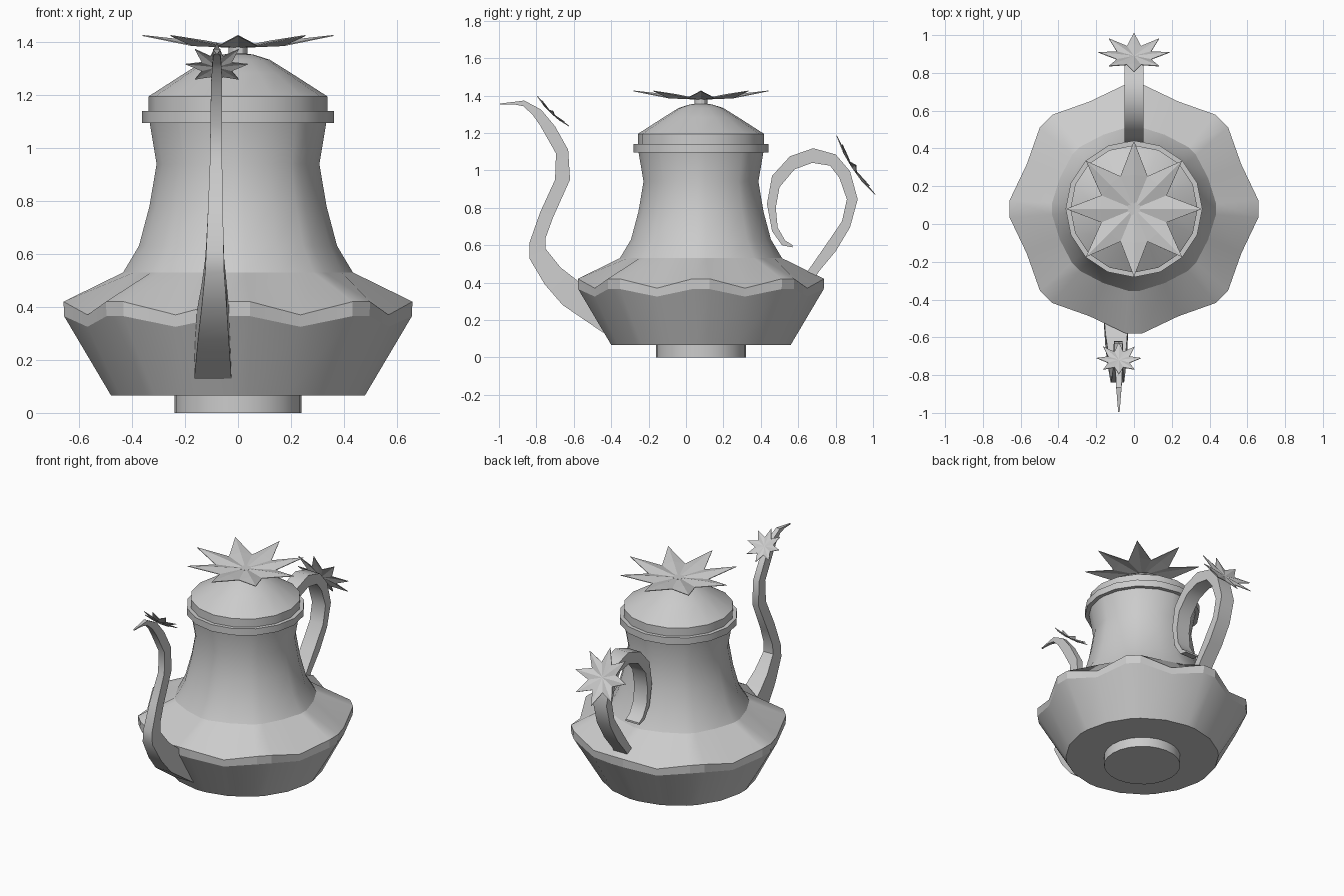
import bpy, bmesh
from math import sin, cos, pi, radians
from mathutils import Vector, Matrix

if "Cube" in bpy.data.objects:
    bpy.data.objects.remove(bpy.data.objects["Cube"])

CY = 0.08  # pot axis in y


def finish(name, bm, smooth=None):
    bmesh.ops.recalc_face_normals(bm, faces=bm.faces)
    me = bpy.data.meshes.new(name)
    bm.to_mesh(me)
    bm.free()
    ob = bpy.data.objects.new(name, me)
    bpy.context.collection.objects.link(ob)
    if smooth:
        bpy.ops.object.select_all(action='DESELECT')
        ob.select_set(True)
        bpy.context.view_layer.objects.active = ob
        bpy.ops.object.shade_smooth_by_angle(angle=radians(smooth))
    return ob


def loft(name, rings, smooth=None):
    """Skin closed rings of equal length and cap both ends."""
    bm = bmesh.new()
    vs = [[bm.verts.new(p) for p in ring] for ring in rings]
    n = len(vs[0])
    for a, b in zip(vs, vs[1:]):
        for i in range(n):
            j = (i + 1) % n
            bm.faces.new((a[i], a[j], b[j], b[i]))
    bm.faces.new(vs[0])
    bm.faces.new(vs[-1])
    return finish(name, bm, smooth)


def circle(r, z, n=16):
    return [(r * cos(2 * pi * i / n), CY + r * sin(2 * pi * i / n), z) for i in range(n)]


def wavy(r, z, dr=0.0, dz=0.0):
    """Eight blunt peaks with lower, narrower valleys between them."""
    ring = []
    for k in range(8):
        for off, v in ((-4, 0), (4, 0), (22.5, 1)):
            a = radians(45 * k + off)
            q = r - dr * v
            ring.append((q * cos(a), CY + q * sin(a), z - dz * v))
    return ring


# Foot and body with wavy rim
loft("foot", [circle(0.24, 0, 24), circle(0.24, 0.07, 24)], 30)
loft("body", [wavy(0.48, 0.065), wavy(0.658, 0.365, 0.043, 0.04),
              wavy(0.66, 0.42, 0.045, 0.05), wavy(0.435, 0.53, 0.01),
              wavy(0.375, 0.63), wavy(0.335, 0.78), wavy(0.308, 0.94),
              wavy(0.335, 1.10)], 25)

# Collar, domed lid and knob
loft("collar", [circle(0.362, 1.095), circle(0.362, 1.14)], 30)
loft("lid", [circle(0.337, 1.13), circle(0.337, 1.195), circle(0.20, 1.283),
             circle(0.12, 1.333), circle(0.06, 1.352), circle(0.02, 1.358)], 30)
loft("knob", [circle(0.035, 1.34, 12), circle(0.035, 1.385, 12)], 30)


def flower(name, center, normal, r):
    """Eight pointed petals, tips lifted, with a raised valley-to-tip crease."""
    bm = bmesh.new()
    c = bm.verts.new((0, 0, -0.01 * r))
    tips, dips, mids = [], [], []
    for k in range(8):
        a, b = pi / 4 * k, pi / 4 * (k + 0.5)
        tips.append(bm.verts.new((r * cos(a), r * sin(a), 0.115 * r)))
        mids.append(bm.verts.new((.5 * r * cos(a), .5 * r * sin(a), 0.06 * r)))
        dips.append(bm.verts.new((.52 * r * cos(b), .52 * r * sin(b), 0.01 * r)))
    for k in range(8):
        for d in (dips[k - 1], dips[k]):
            bm.faces.new((c, mids[k], d))
            bm.faces.new((mids[k], tips[k], d))
    rot = Vector((0, 0, 1)).rotation_difference(Vector(normal)).to_matrix().to_4x4()
    bmesh.ops.transform(bm, matrix=Matrix.Translation(center) @ rot, verts=bm.verts)
    ob = finish(name, bm)
    ob.modifiers.new("thickness", 'SOLIDIFY').thickness = 0.004
    return ob


flower("lid_flower", (0, CY, 1.385), (0, 0, 1), 0.36)
flower("spout_flower", (-0.08, -0.718, 1.308), (0, 0.69, 0.73), 0.117)
flower("handle_flower", (0, 0.892, 1.017), (0, 0.84, 0.55), 0.188)


def strip(name, pairs):
    """Rectangular section from outer and inner (y, z) edges, x centre and half width."""
    loft(name, [[(cx - w, y1, z1), (cx + w, y1, z1), (cx + w, y2, z2), (cx - w, y2, z2)]
                for y1, z1, y2, z2, cx, w in pairs], 35)


# Spout, tapering to a curled tip
strip("spout", [
    (-0.44, 0.13, -0.42, 0.30, -0.095, 0.070),
    (-0.66, 0.28, -0.58, 0.41, -0.093, 0.058),
    (-0.755, 0.39, -0.67, 0.48, -0.09, 0.048),
    (-0.838, 0.53, -0.75, 0.58, -0.088, 0.036),
    (-0.838, 0.61, -0.75, 0.64, -0.087, 0.033),
    (-0.78, 0.775, -0.71, 0.75, -0.085, 0.028),
    (-0.70, 0.95, -0.62, 0.95, -0.083, 0.023),
    (-0.695, 1.09, -0.63, 1.11, -0.082, 0.022),
    (-0.78, 1.24, -0.70, 1.235, -0.081, 0.021),
    (-0.82, 1.297, -0.775, 1.325, -0.08, 0.018),
    (-0.87, 1.343, -0.865, 1.373, -0.08, 0.014),
    (-0.92, 1.353, -0.92, 1.366, -0.08, 0.010),
    (-0.995, 1.352, -0.995, 1.357, -0.08, 0.004)])

# Handle, curling back under itself
H = [(0.66, 0.38, 0.60, 0.40), (0.715, 0.465, 0.65, 0.46), (0.80, 0.567, 0.743, 0.594),
     (0.877, 0.695, 0.834, 0.727), (0.918, 0.845, 0.86, 0.845), (0.877, 0.995, 0.82, 0.96),
     (0.80, 1.085, 0.77, 1.025), (0.68, 1.118, 0.675, 1.04), (0.556, 1.075, 0.58, 1.005),
     (0.46, 0.97, 0.50, 0.91), (0.433, 0.82, 0.48, 0.80), (0.46, 0.675, 0.49, 0.695),
     (0.513, 0.60, 0.53, 0.625), (0.57, 0.588, 0.57, 0.60)]
strip("handle", [(*p, 0.0, 0.05) for p in H])
